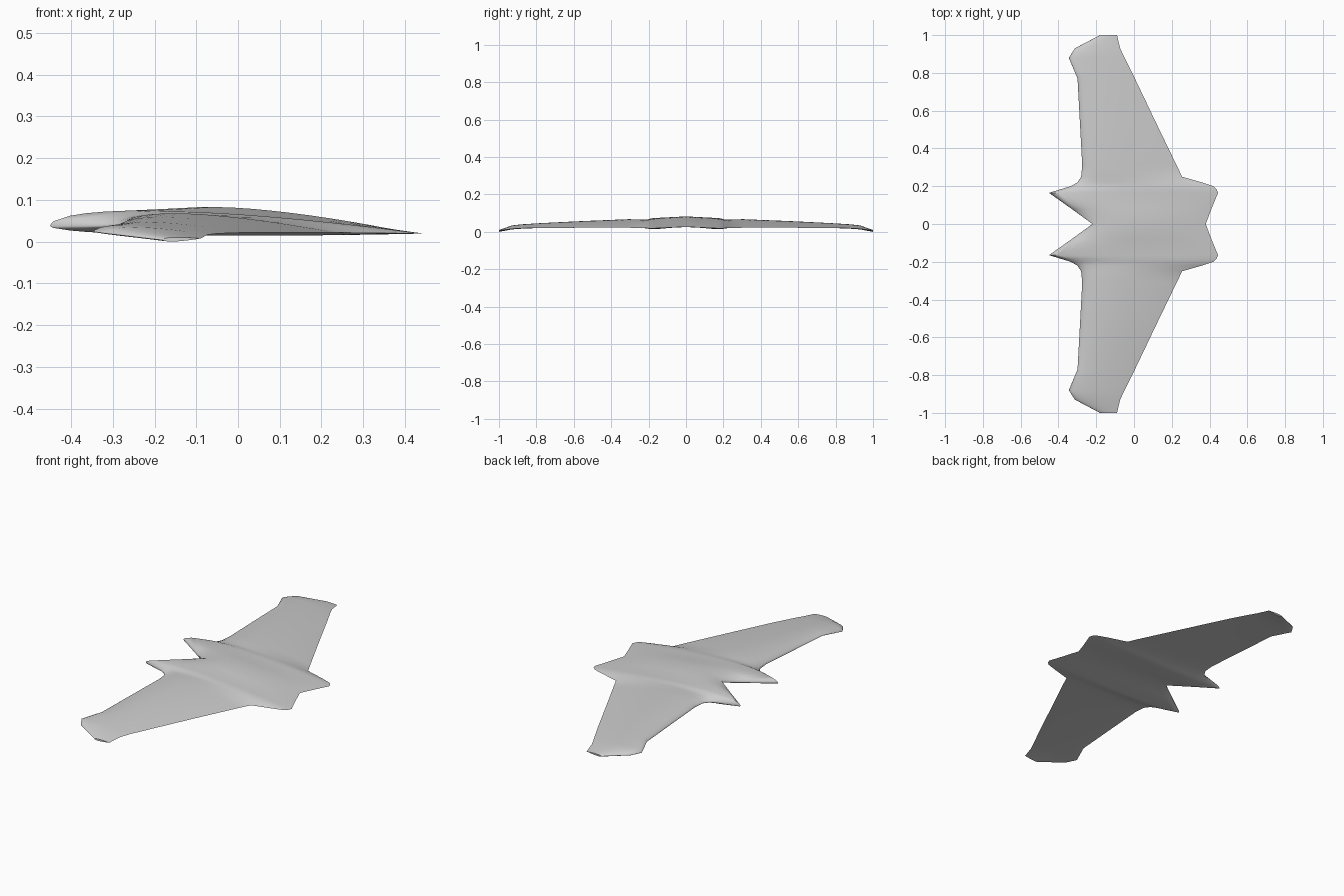
import bpy, bmesh, math

cube = bpy.data.objects.get("Cube")
if cube:
    bpy.data.objects.remove(cube, do_unlink=True)

grey = bpy.data.materials.new("plain grey")
grey.use_nodes = True
colour = (0.6, 0.6, 0.6, 1)
grey.diffuse_color = colour
grey.node_tree.nodes["Principled BSDF"].inputs["Base Color"].default_value = colour

# Span stations: y, blunt edge x, sharp edge x, blunt z, sharp z, rise above, drop below
STATIONS = [
    (0.00, -0.22, 0.38, 0.046, 0.030, 0.044, 0.010),
    (0.08, -0.33, 0.41, 0.043, 0.026, 0.043, 0.011),
    (0.165, -0.45, 0.445, 0.040, 0.022, 0.042, 0.016),
    (0.185, -0.385, 0.437, 0.040, 0.022, 0.040, 0.016),
    (0.20, -0.335, 0.42, 0.040, 0.022, 0.035, 0.013),
    (0.22, -0.30, 0.36, 0.041, 0.023, 0.033, 0.010),
    (0.25, -0.28, 0.255, 0.042, 0.024, 0.033, 0.007),
    (0.31, -0.274, 0.226, 0.042, 0.025, 0.033, 0.006),
    (0.55, -0.287, 0.11, 0.037, 0.025, 0.027, 0.005),
    (0.77, -0.299, 0.005, 0.032, 0.024, 0.020, 0.004),
    (0.88, -0.345, -0.05, 0.026, 0.022, 0.018, 0.005),
    (0.93, -0.313, -0.073, 0.022, 0.019, 0.016, 0.005),
    (1.00, -0.18, -0.09, 0.007, 0.010, 0.005, 0.005),
]
STEPS = 20


def thickness(s):
    """Aerofoil thickness, blunt at 0 and sharp at 1."""
    return (2.969 * math.sqrt(s) - 1.26 * s - 3.516 * s**2
            + 2.843 * s**3 - 1.036 * s**4)


def section(y, xb, xs, zb, zs, rise, drop):
    """Closed loop: over the top to the sharp edge, then back underneath."""
    fractions = [(i / STEPS) ** 2 if i < 3 else
                 (1 - math.cos(math.pi * i / STEPS)) / 2 for i in range(STEPS + 1)]
    path = [(s, rise) for s in fractions] + [(s, -drop) for s in fractions[-2:0:-1]]
    return [(xb + (xs - xb) * s, y, zb + (zs - zb) * s + h * thickness(s))
            for s, h in path]


# Loft one half of the flying wing
bm = bmesh.new()
rings = [[bm.verts.new(p) for p in section(*st)] for st in STATIONS]
for a, b in zip(rings, rings[1:]):
    for i in range(len(a)):
        j = (i + 1) % len(a)
        bm.faces.new((a[i], a[j], b[j], b[i]))
bm.faces.new(rings[-1])
bmesh.ops.recalc_face_normals(bm, faces=bm.faces)
if max(bm.faces, key=lambda f: f.calc_center_median().z).normal.z < 0:
    bmesh.ops.reverse_faces(bm, faces=bm.faces)

# Stand the tips on the ground
lowest = min(v.co.z for v in bm.verts)
bmesh.ops.translate(bm, verts=bm.verts, vec=(0, 0, -lowest))

mesh = bpy.data.meshes.new("flying_wing")
bm.to_mesh(mesh)
bm.free()
mesh.materials.append(grey)
wing = bpy.data.objects.new("flying_wing", mesh)
bpy.context.collection.objects.link(wing)

# Mirror the other half and smooth the skin
mirror = wing.modifiers.new("mirror", "MIRROR")
mirror.use_axis = (False, True, False)
mirror.use_clip = True
mirror.merge_threshold = 0.0005
bpy.context.view_layer.objects.active = wing
wing.select_set(True)
bpy.ops.object.shade_smooth_by_angle(angle=math.radians(40))
